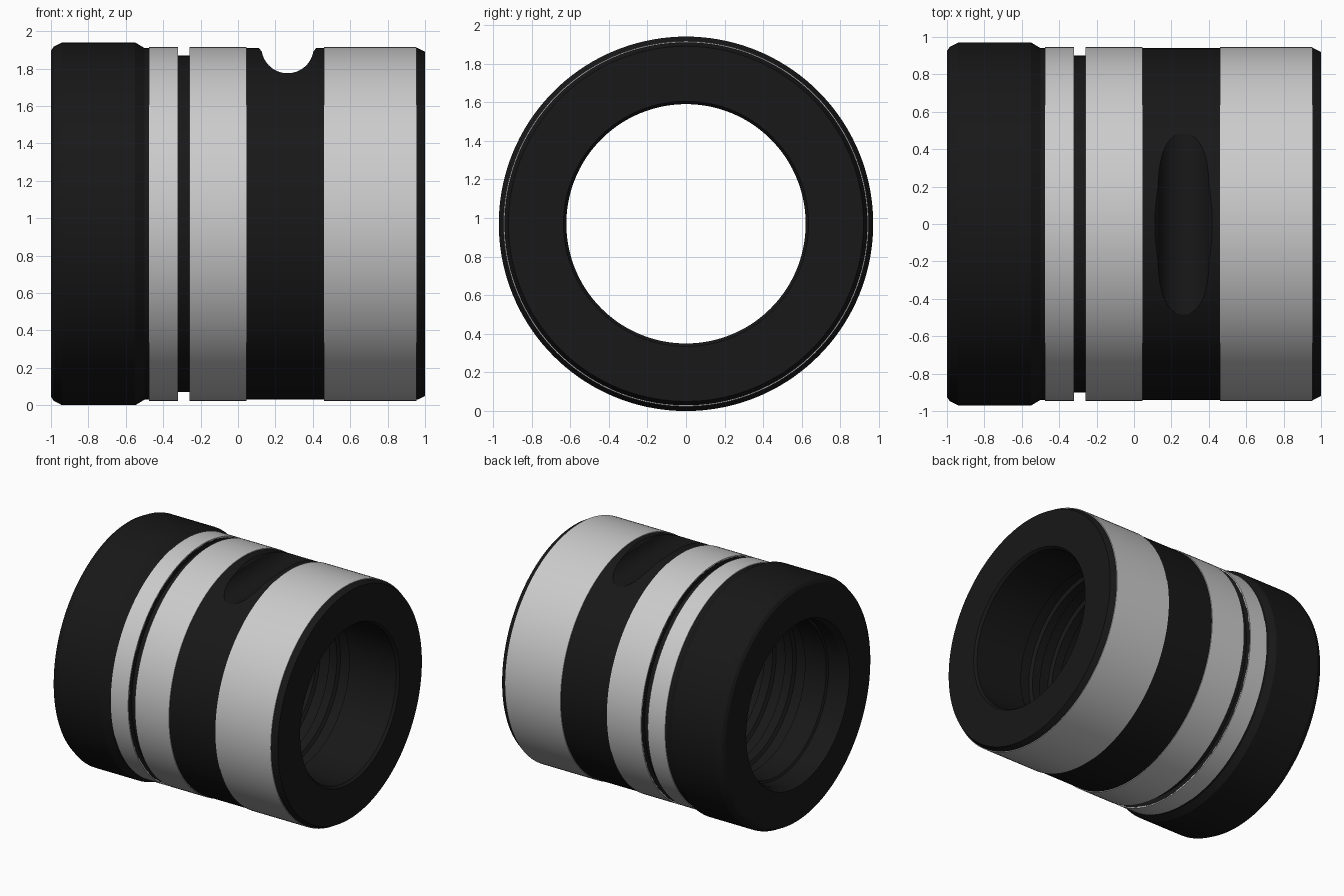
import bpy, bmesh, math
from mathutils import Matrix

if "Cube" in bpy.data.objects:
    bpy.data.objects.remove(bpy.data.objects["Cube"])

R0 = 0.97      # height of the axis
SEG = 144

black = bpy.data.materials.new("black")
black.diffuse_color = (0.009, 0.009, 0.009, 1)
black.use_nodes = True
black.node_tree.nodes["Principled BSDF"].inputs["Base Color"].default_value = black.diffuse_color


def make_object(name, bm, mat=None):
    bmesh.ops.recalc_face_normals(bm, faces=bm.faces)
    me = bpy.data.meshes.new(name)
    bm.to_mesh(me)
    bm.free()
    ob = bpy.data.objects.new(name, me)
    bpy.context.collection.objects.link(ob)
    if mat:
        me.materials.append(mat)
    return ob


def revolve(name, profile, mat=None):
    """Spin a closed (x, radius) profile around the x axis."""
    bm = bmesh.new()
    rings = []
    for i in range(SEG):
        a = 2 * math.pi * i / SEG
        rings.append([bm.verts.new((x, r * math.cos(a), R0 + r * math.sin(a)))
                      for x, r in profile])
    n = len(profile)
    for i in range(SEG):
        p, q = rings[i], rings[(i + 1) % SEG]
        for j in range(n):
            k = (j + 1) % n
            bm.faces.new((p[j], p[k], q[k], q[j]))
    return make_object(name, bm, mat)


def smooth(ob):
    bpy.ops.object.select_all(action='DESELECT')
    ob.select_set(True)
    bpy.context.view_layer.objects.active = ob
    bpy.ops.object.shade_smooth_by_angle(angle=math.radians(25))


# Black body: collar, ring groove, waist, end chamfer
outer = [(-1, 0.925), (-0.985, 0.947), (-0.94, 0.97), (-0.55, 0.97), (-0.50, 0.94),
         (-0.32, 0.94), (-0.32, 0.90), (-0.26, 0.90), (-0.26, 0.94), (0.96, 0.94),
         (1, 0.92)]
# Bore: chamfered mouths, stepped left end, shallow ring grooves
bore = [(1, 0.635), (0.98, 0.62)]
for i in range(7):
    x = 0.56 - 0.18 * i
    bore += [(x, 0.62), (x - 0.015, 0.645), (x - 0.095, 0.645), (x - 0.11, 0.62)]
bore += [(-0.82, 0.62), (-0.83, 0.635), (-0.95, 0.635), (-1, 0.66)]
body = revolve("body", outer + bore, black)


# Scooped slots across the waist, at the top and at the front
def slot_cutter(name, angle):
    pts = [(-0.17, 1.15), (-0.155, 0.942)]
    for i in range(25):
        a = math.radians(190 + 160 * i / 24)
        pts.append((0.14 * math.cos(a), 0.945 + 0.14 * math.sin(a)))
    pts += [(0.155, 0.942), (0.17, 1.15)]
    bm = bmesh.new()
    face = bm.faces.new([bm.verts.new((0.265 + x, -0.8, r)) for x, r in pts])
    ext = bmesh.ops.extrude_face_region(bm, geom=[face])
    moved = [v for v in ext["geom"] if isinstance(v, bmesh.types.BMVert)]
    bmesh.ops.translate(bm, verts=moved, vec=(0, 1.6, 0))
    bm.transform(Matrix.Translation((0, 0, R0)) @ Matrix.Rotation(angle, 4, 'X'))
    ob = make_object(name, bm)
    ob.hide_render = True
    return ob


for name, angle in (("top_slot_cutter", 0), ("front_slot_cutter", math.pi / 2)):
    cutter = slot_cutter(name, angle)
    mod = body.modifiers.new(name, 'BOOLEAN')
    mod.operation = 'DIFFERENCE'
    mod.solver = 'EXACT'
    mod.object = cutter
    bpy.context.view_layer.objects.active = body
    bpy.ops.object.modifier_apply(modifier=name)
    bpy.data.objects.remove(cutter)
smooth(body)

# Bare metal bands, slightly proud of the body
for name, x0, x1 in (("narrow_band", -0.475, -0.32), ("middle_band", -0.26, 0.045),
                     ("wide_band", 0.46, 0.955)):
    smooth(revolve(name, [(x0, 0.936), (x0, 0.946), (x1, 0.946), (x1, 0.936)]))
